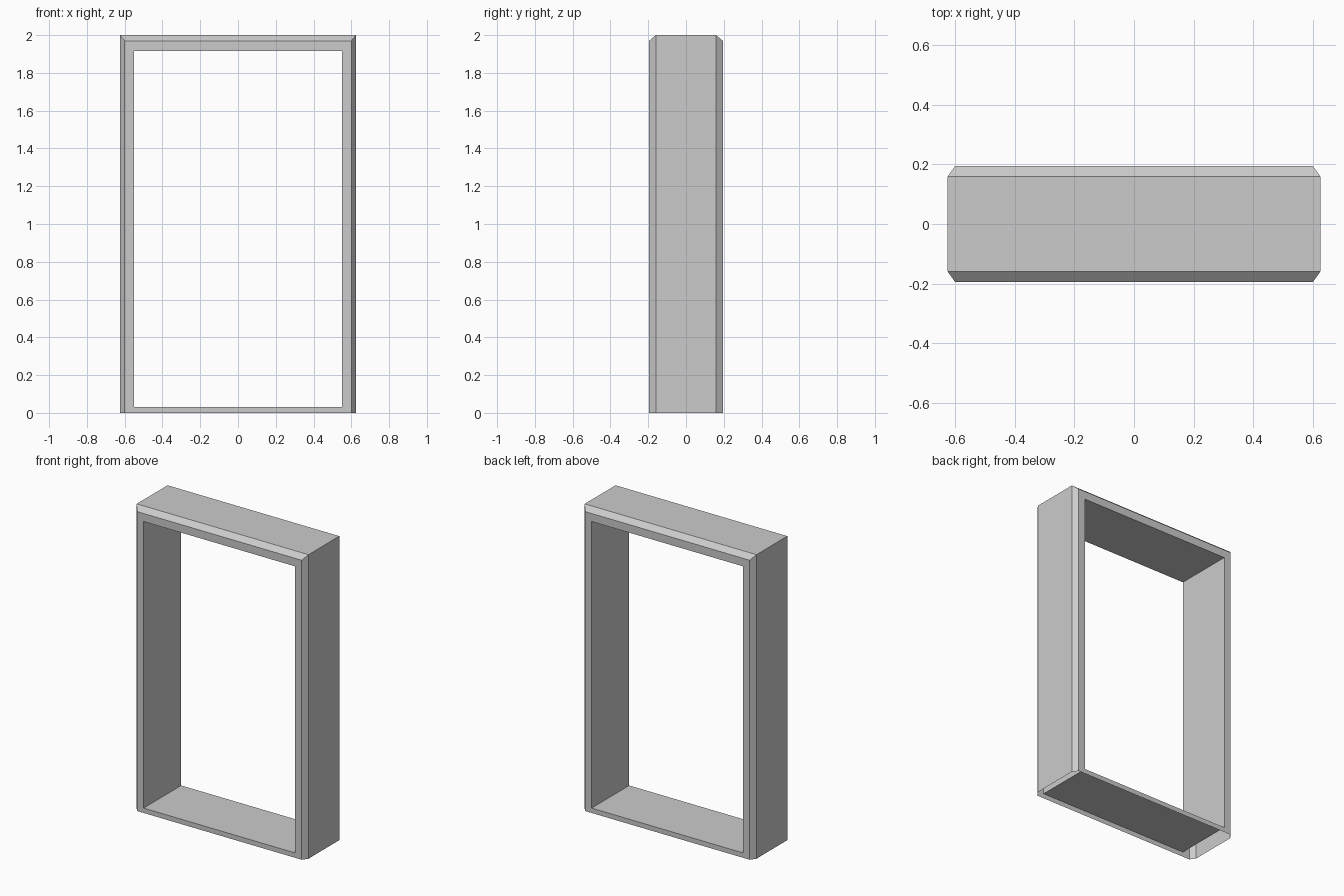
import bpy
import bmesh

if "Cube" in bpy.data.objects:
    bpy.data.objects.remove(bpy.data.objects["Cube"])


def loop(bm, half_w, y, z0, z1):
    """Rectangular loop: left bottom, left top, right top, right bottom."""
    pts = [(-half_w, z0), (-half_w, z1), (half_w, z1), (half_w, z0)]
    return [bm.verts.new((x, y, z)) for x, z in pts]


def bridge(bm, a, b, sides=4):
    """Quads between two loops; sides=3 leaves the floor side open."""
    for i in range(sides):
        j = (i + 1) % 4
        bm.faces.new((a[i], b[i], b[j], a[j]))


# Loop sizes: half width, depth offset, bottom, top
OUTER = (0.625, 0.16, 0.0, 2.0)
RIM = (0.60, 0.195, 0.0, 1.97)
INNER = (0.55, 0.195, 0.032, 1.917)

bm = bmesh.new()


def side_loops(sign):
    return [loop(bm, w, sign * y, z0, z1) for w, y, z0, z1 in (OUTER, RIM, INNER)]


f_outer, f_rim, f_inner = side_loops(-1)
b_outer, b_rim, b_inner = side_loops(1)

# Front: bevel and flat face
bridge(bm, f_outer, f_rim, 3)
bridge(bm, f_rim, f_inner)
# Opening lining
bridge(bm, f_inner, b_inner)
# Back: flat face and bevel
bridge(bm, b_inner, b_rim)
bridge(bm, b_rim, b_outer, 3)
# Outer sides and top; the underside is open
bridge(bm, b_outer, f_outer, 3)

mesh = bpy.data.meshes.new("door_frame")
bm.to_mesh(mesh)
bm.free()
frame = bpy.data.objects.new("door_frame", mesh)
bpy.context.collection.objects.link(frame)
